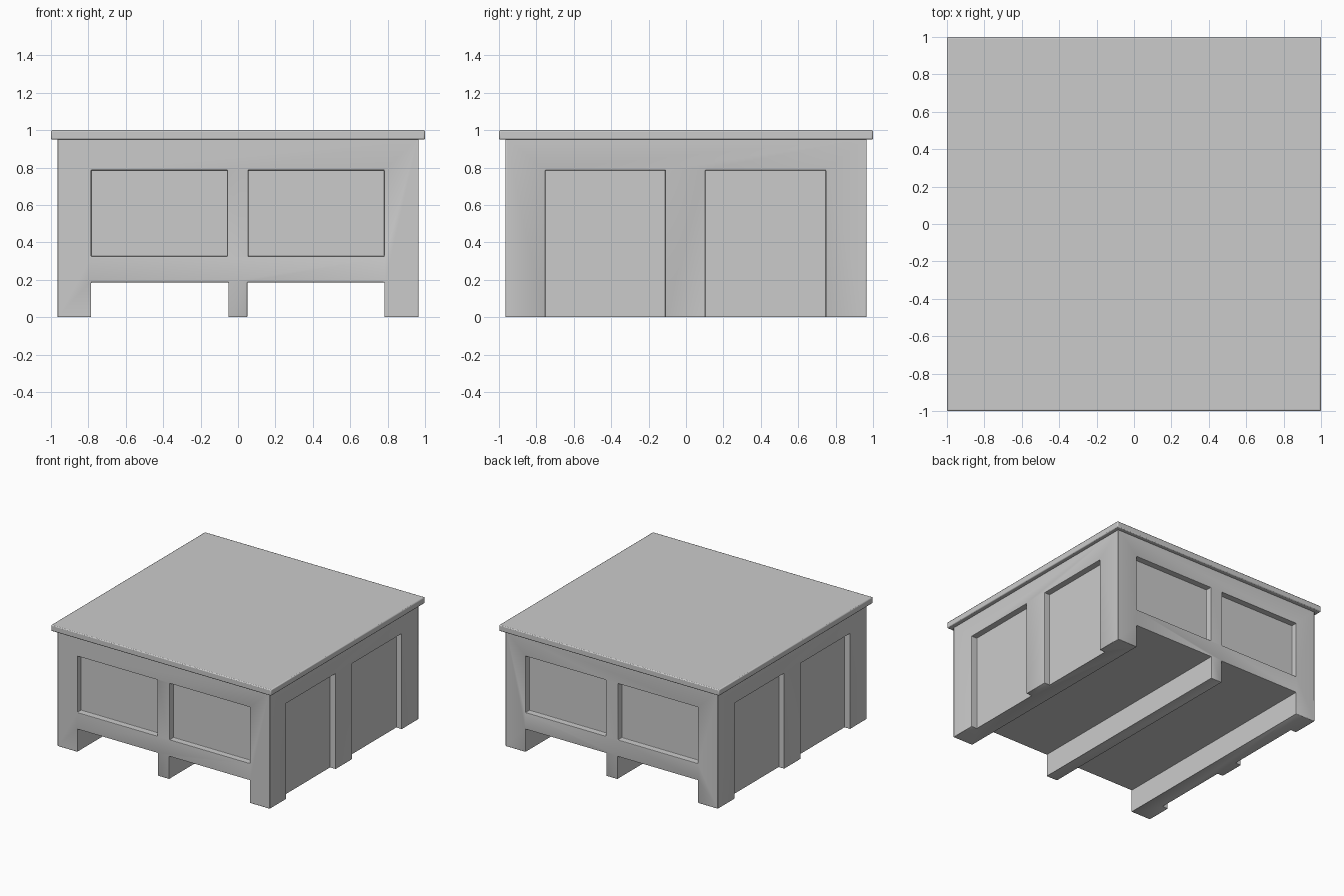
import bpy

if "Cube" in bpy.data.objects:
    bpy.data.objects.remove(bpy.data.objects["Cube"])


def box(name, x, y, z):
    """Axis-aligned box from (min, max) pairs."""
    bpy.ops.mesh.primitive_cube_add(size=1, location=[(a + b) / 2 for a, b in (x, y, z)])
    ob = bpy.context.object
    ob.name = name
    ob.scale = [b - a for a, b in (x, y, z)]
    bpy.ops.object.transform_apply(location=True, rotation=False, scale=True)
    return ob


def bevel(ob, width):
    m = ob.modifiers.new("soft_edges", 'BEVEL')
    m.width = width
    m.segments = 2
    m.limit_method = 'ANGLE'
    bpy.ops.object.select_all(action='DESELECT')
    ob.select_set(True)
    bpy.context.view_layer.objects.active = ob
    bpy.ops.object.shade_smooth_by_angle()


H = 0.965      # half width of the body
DEPTH = 0.05   # panel recess
OUT = 1.2      # cutters overshoot the body

body = box("table_body", (-H, H), (-H, H), (0, 0.96))
cutters = []

for x in ((-0.785, -0.058), (0.055, 0.782)):
    # recessed panels on front and back
    for y in ((-OUT, -H + DEPTH), (H - DEPTH, OUT)):
        cutters.append(box("panel_cutter", x, y, (0.325, 0.787)))

# open channels under the body, leaving three runners
for x in ((-0.785, -0.052), (0.05, 0.782)):
    cutters.append(box("channel_cutter", x, (-OUT, OUT), (-0.1, 0.187)))

# side panels running down to the floor
for y in ((-0.752, -0.11), (0.103, 0.748)):
    for x in ((-OUT, -H + DEPTH), (H - DEPTH, OUT)):
        cutters.append(box("side_panel_cutter", x, y, (-0.1, 0.785)))

for c in cutters:
    m = body.modifiers.new("cut", 'BOOLEAN')
    m.operation = 'DIFFERENCE'
    m.solver = 'EXACT'
    m.object = c
    c.hide_render = True
    c.display_type = 'WIRE'
bevel(body, 0.004)

# overhanging table top
top = box("table_top", (-1, 1), (-1, 1), (0.95, 1.0))
bevel(top, 0.007)
